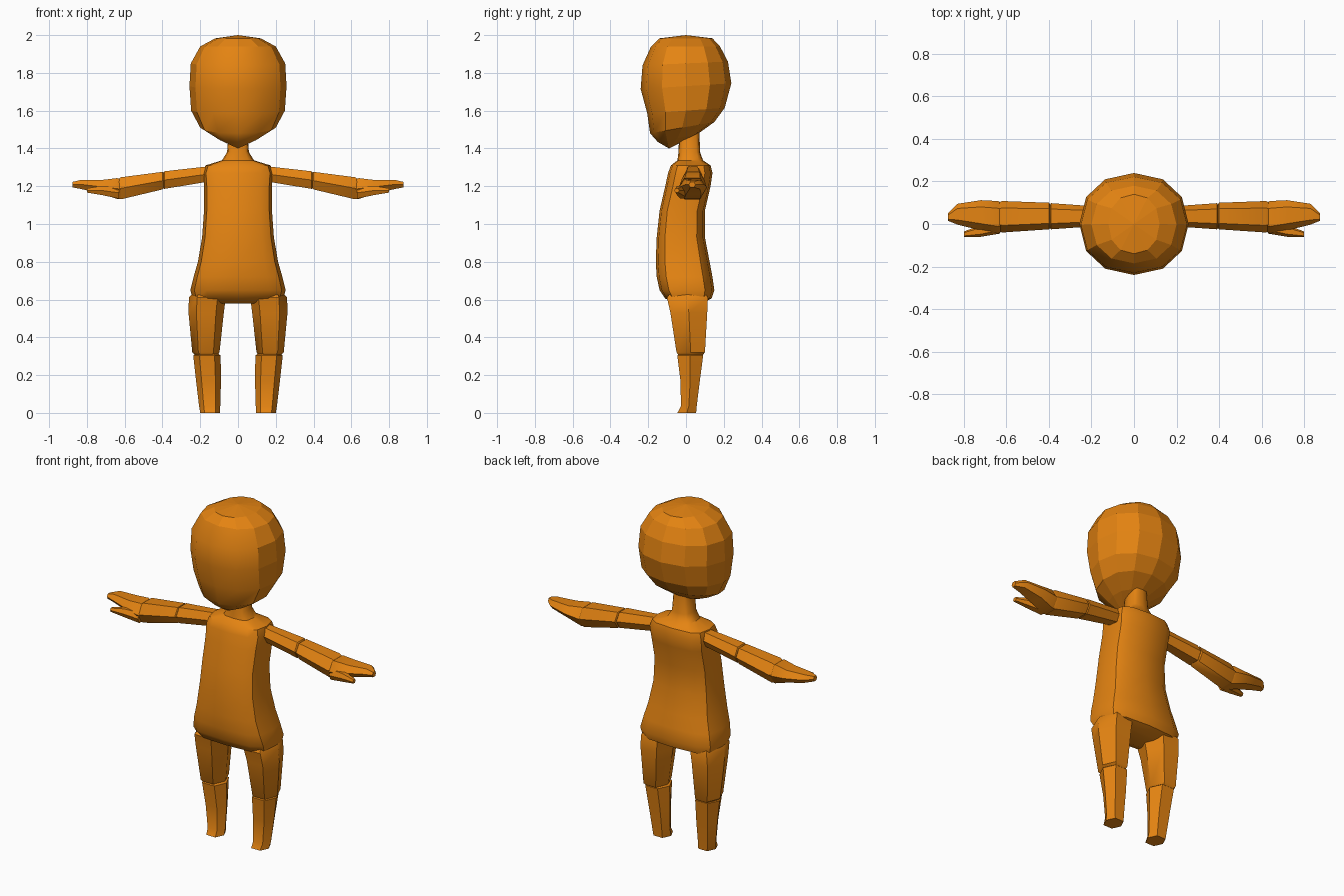
import bpy, bmesh, math
from mathutils import Vector

skin = bpy.data.materials.new("orange")
skin.diffuse_color = (0.78, 0.23, 0.006, 1)


def section(n, p=1.0):
    """Unit n-gon outline, squared off as p drops below 1."""
    pts = []
    for i in range(n):
        a = 2 * math.pi * i / n
        c, s = math.cos(a), math.sin(a)
        pts.append((math.copysign(abs(c) ** p, c) if abs(c) > 1e-6 else 0,
                    math.copysign(abs(s) ** p, s) if abs(s) > 1e-6 else 0))
    return pts


def loft(name, rings, smooth_angle=35, flat_rule=None):
    """Skin a list of rings; a ring of one point is a pole, open ends are capped."""
    bm = bmesh.new()
    vs = [[bm.verts.new(p) for p in r] for r in rings]
    for a, b in zip(vs, vs[1:]):
        n = max(len(a), len(b))
        for i in range(n):
            j = (i + 1) % n
            if len(a) == 1:
                bm.faces.new((a[0], b[j], b[i]))
            elif len(b) == 1:
                bm.faces.new((a[i], a[j], b[0]))
            else:
                bm.faces.new((a[i], a[j], b[j], b[i]))
    for end in (vs[0], vs[-1]):
        if len(end) > 2:
            bm.faces.new(end)
    bmesh.ops.recalc_face_normals(bm, faces=bm.faces)
    for f in bm.faces:
        f.smooth = not (flat_rule and flat_rule(f.calc_center_median()))
    for e in bm.edges:
        e.smooth = e.calc_face_angle(0) < math.radians(smooth_angle)
    me = bpy.data.meshes.new(name)
    bm.to_mesh(me)
    bm.free()
    me.materials.append(skin)
    ob = bpy.data.objects.new(name, me)
    bpy.context.collection.objects.link(ob)
    return ob


def level(z, x0, x1, y0, y1, shape, tilt=0.0):
    """Horizontal ring; tilt raises the back and lowers the front."""
    cx, cy, rx, ry = (x0 + x1) / 2, (y0 + y1) / 2, (x1 - x0) / 2, (y1 - y0) / 2
    return [Vector((cx + rx * c, cy + ry * s, z + tilt * s)) for c, s in shape]


def upright(side, x, z0, z1, y0, y1, shape):
    """Ring across an arm."""
    return [Vector((side * x, (y0 + y1) / 2 + (y1 - y0) / 2 * c,
                    (z0 + z1) / 2 + (z1 - z0) / 2 * s)) for c, s in shape]


# Head: smooth face, faceted skull
S12 = section(12, 0.92)
head = [[Vector((0, -0.09, 1.40))]]
for z, rx, y0, y1, t in [(1.455, 0.11, -0.15, 0.06, 0.02), (1.51, 0.20, -0.19, 0.15, 0.03),
                         (1.60, 0.248, -0.205, 0.205, 0.015), (1.73, 0.257, -0.24, 0.24, 0.015),
                         (1.85, 0.25, -0.23, 0.222, 0.01), (1.94, 0.20, -0.185, 0.18, 0),
                         (1.983, 0.12, -0.14, 0.14, 0)]:
    head.append(level(z, -rx, rx, y0, y1, S12, t))
head.append([Vector((0, 0, 2.0))])
loft("head", head, 35, lambda c: c.y > -0.10 or c.z > 1.95)

# Torso running up into shoulders and neck
BODY = section(12, 0.6)
loft("torso", [level(z, -rx, rx, y0, y1, BODY) for z, rx, y0, y1 in [
    (0.58, 0.11, -0.05, 0.08), (0.605, 0.24, -0.11, 0.135), (0.65, 0.252, -0.14, 0.15),
    (0.72, 0.235, -0.155, 0.14), (0.80, 0.212, -0.16, 0.125), (0.93, 0.19, -0.155, 0.10),
    (1.07, 0.18, -0.14, 0.10), (1.20, 0.18, -0.11, 0.13), (1.27, 0.185, -0.095, 0.14),
    (1.31, 0.172, -0.08, 0.13), (1.337, 0.085, -0.045, 0.09), (1.38, 0.058, -0.04, 0.075),
    (1.50, 0.048, -0.035, 0.07)]], 40)

HEX = section(6, 0.85)
for side, word in ((-1, "left"), (1, "right")):
    # Legs in two segments with a narrow joint
    def leg(name, rows):
        loft(word + name, [level(z, *sorted((side * a, side * b)), y0, y1, HEX)
                           for z, a, b, y0, y1 in rows], 40)
    leg("_thigh", [(0.305, 0.11, 0.225, -0.045, 0.095), (0.32, 0.098, 0.242, -0.06, 0.11),
                   (0.53, 0.075, 0.262, -0.095, 0.125), (0.61, 0.065, 0.26, -0.115, 0.13),
                   (0.64, 0.09, 0.235, -0.09, 0.11)])
    leg("_shin", [(0.0, 0.095, 0.20, -0.052, 0.06), (0.035, 0.094, 0.206, -0.032, 0.062),
                  (0.17, 0.09, 0.222, -0.036, 0.08), (0.305, 0.092, 0.237, -0.055, 0.10),
                  (0.315, 0.11, 0.22, -0.045, 0.09)])

    # Arms in segments, then hand and thumb
    def arm(name, rows):
        loft(word + name, [upright(side, *r, HEX) for r in rows], 40)
    arm("_upper_arm", [(0.12, 1.225, 1.312, -0.01, 0.08), (0.18, 1.215, 1.308, -0.01, 0.083),
                       (0.39, 1.18, 1.285, -0.025, 0.098), (0.40, 1.19, 1.27, -0.015, 0.085)])
    arm("_forearm", [(0.39, 1.19, 1.27, -0.015, 0.085), (0.40, 1.177, 1.282, -0.025, 0.10),
                     (0.62, 1.123, 1.255, -0.04, 0.108), (0.64, 1.14, 1.24, -0.03, 0.10)])
    arm("_hand", [(0.62, 1.125, 1.24, -0.035, 0.10), (0.64, 1.125, 1.25, -0.045, 0.108),
                  (0.72, 1.155, 1.238, -0.03, 0.112), (0.83, 1.182, 1.237, -0.003, 0.095),
                  (0.875, 1.192, 1.225, 0.015, 0.05)])
    arm("_thumb", [(0.63, 1.13, 1.20, -0.045, 0.03), (0.72, 1.15, 1.205, -0.06, -0.005),
                   (0.80, 1.165, 1.19, -0.062, -0.035)])
